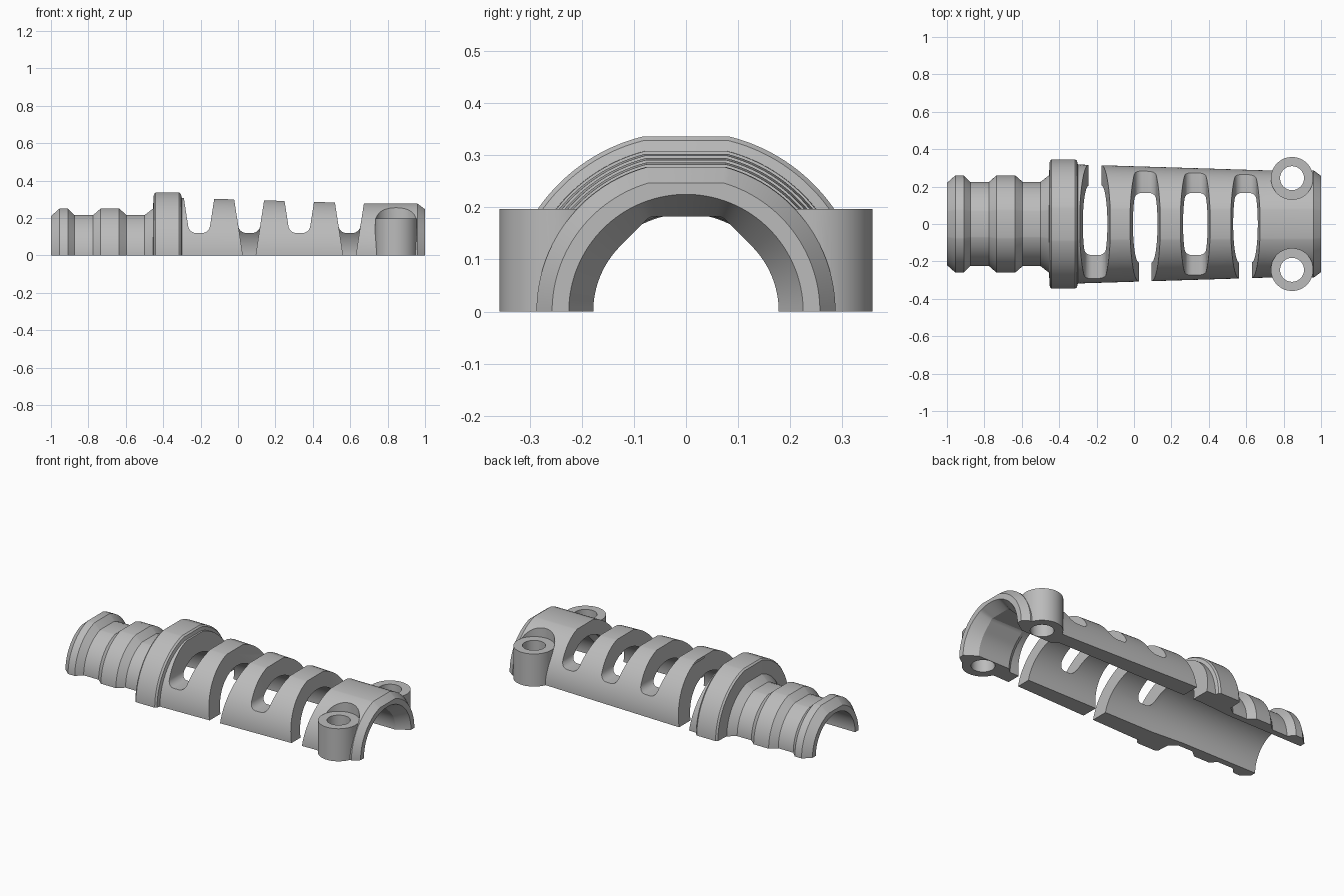
import bpy
import bmesh
from math import pi, sin, cos, asin, sqrt

cube = bpy.data.objects.get("Cube")
if cube:
    bpy.data.objects.remove(cube)

grey = bpy.data.materials.new("light grey plastic")
grey.use_nodes = True
grey.diffuse_color = (0.5, 0.5, 0.5, 1)
grey.node_tree.nodes["Principled BSDF"].inputs["Base Color"].default_value = (0.5, 0.5, 0.5, 1)


def loft(name, sections):
    """Solid skinned through matching closed loops of points."""
    bm = bmesh.new()
    loops = [[bm.verts.new(p) for p in s] for s in sections]
    n = len(loops[0])
    for a, b in zip(loops, loops[1:]):
        for i in range(n):
            j = (i + 1) % n
            bm.faces.new((a[i], a[j], b[j], b[i]))
    bm.faces.new(loops[0])
    bm.faces.new(loops[-1])
    bmesh.ops.recalc_face_normals(bm, faces=bm.faces)
    mesh = bpy.data.meshes.new(name)
    bm.to_mesh(mesh)
    bm.free()
    mesh.materials.append(grey)
    obj = bpy.data.objects.new(name, mesh)
    bpy.context.collection.objects.link(obj)
    return obj


def half_round(x, r, steps=36):
    """Half circle with a narrow flat on its crown."""
    crown = asin((r - 0.01) / r)
    side = [(r * cos(crown * i / steps), r * sin(crown * i / steps)) for i in range(steps + 1)]
    return [(x, y, z) for y, z in side] + [(x, -y, z) for y, z in reversed(side)]


def bore_section(x, r, pointed, steps=64):
    """Half bore, optionally with tangent shoulders and a flat roof."""
    pts = [(x, r, -0.1)]
    for i in range(steps + 1):
        a = pi * i / steps
        t = min(a, pi - a)
        rho = r
        if pointed and t > pi / 4:
            rho = min(r / cos(t - pi / 4), 1.025 * r / sin(t))
        pts.append((x, rho * cos(a), rho * sin(a)))
    return pts + [(x, -r, -0.1)]


def cylinder(name, x, y, r, z0, z1, n=64):
    ring = [(x + r * cos(2 * pi * i / n), y + r * sin(2 * pi * i / n)) for i in range(n)]
    return loft(name, [[(px, py, z) for px, py in ring] for z in (z0, z1)])


def boolean(target, tool, operation):
    mod = target.modifiers.new(operation.lower(), 'BOOLEAN')
    mod.operation = operation
    mod.solver = 'EXACT'
    mod.object = tool
    bpy.context.view_layer.objects.active = target
    bpy.ops.object.modifier_apply(modifier=mod.name)
    bpy.data.objects.remove(tool)


# Outer shell: grooved cable end, collar, tapered barrel
outline = [(-1, .22), (-.955, .26), (-.91, .26), (-.875, .225), (-.775, .225),
           (-.735, .26), (-.635, .26), (-.595, .225), (-.5, .225), (-.455, .26),
           (-.45, .338), (-.44, .346), (-.315, .346), (-.305, .338), (-.3, .318),
           (.7, .287), (.96, .287), (1, .257)]
shell = loft("strain_relief_half", [half_round(x, r) for x, r in outline])

# Screw bosses, with clearance for the screw heads cut into the shell
for y in (-.245, .245):
    boolean(shell, cylinder("screw_boss", .845, y, .113, 0, .24), 'UNION')
for y in (-.245, .245):
    boolean(shell, cylinder("head_clearance", .845, y, .1135, .197, .5), 'DIFFERENCE')

# Cable bore, tight under the clamp and flared at the mouth
bore = [(-1.1, .187, False), (-.5, .19, False), (-.3, .205, False), (.69, .205, False),
        (.72, .178, True), (.93, .178, True), (1, .225, False), (1.1, .225, False)]
boolean(shell, loft("cable_bore", [bore_section(*b) for b in bore]), 'DIFFERENCE')
for y in (-.245, .245):
    boolean(shell, cylinder("screw_hole", .845, y, .064, -.2, .6), 'DIFFERENCE')


def slot_width(z):
    return .034 + .155 * z


def flex_slot(x, side):
    """Tapered slot that is open to the base on one side only."""
    floor, rad = .12, .035
    right = []
    for i in range(9):
        a = pi / 2 * i / 8
        z = floor + rad * (1 - cos(a))
        right.append((slot_width(z) - rad * (1 - sin(a)), z))
    right.append((slot_width(.5), .5))
    prof = right + [(-w, z) for w, z in reversed(right)]
    closed = loft("slot_cutter", [[(x + w, y, z) for w, z in prof] for y in (-.5, .5)])
    boolean(shell, closed, 'DIFFERENCE')
    prof = [(s * slot_width(z), z) for s, z in ((-1, -.1), (1, -.1), (1, .3), (-1, .3))]
    opened = loft("slot_cutter", [[(x + w, y, z) for w, z in prof] for y in (.01 * side, .5 * side)])
    boolean(shell, opened, 'DIFFERENCE')


# Flexible slots, opening to alternate sides
for i in range(4):
    flex_slot(-.208 + .268 * i, 1 if i % 2 == 0 else -1)

bpy.ops.object.select_all(action='DESELECT')
shell.select_set(True)
bpy.context.view_layer.objects.active = shell
bpy.ops.object.shade_smooth_by_angle(angle=pi / 9)
